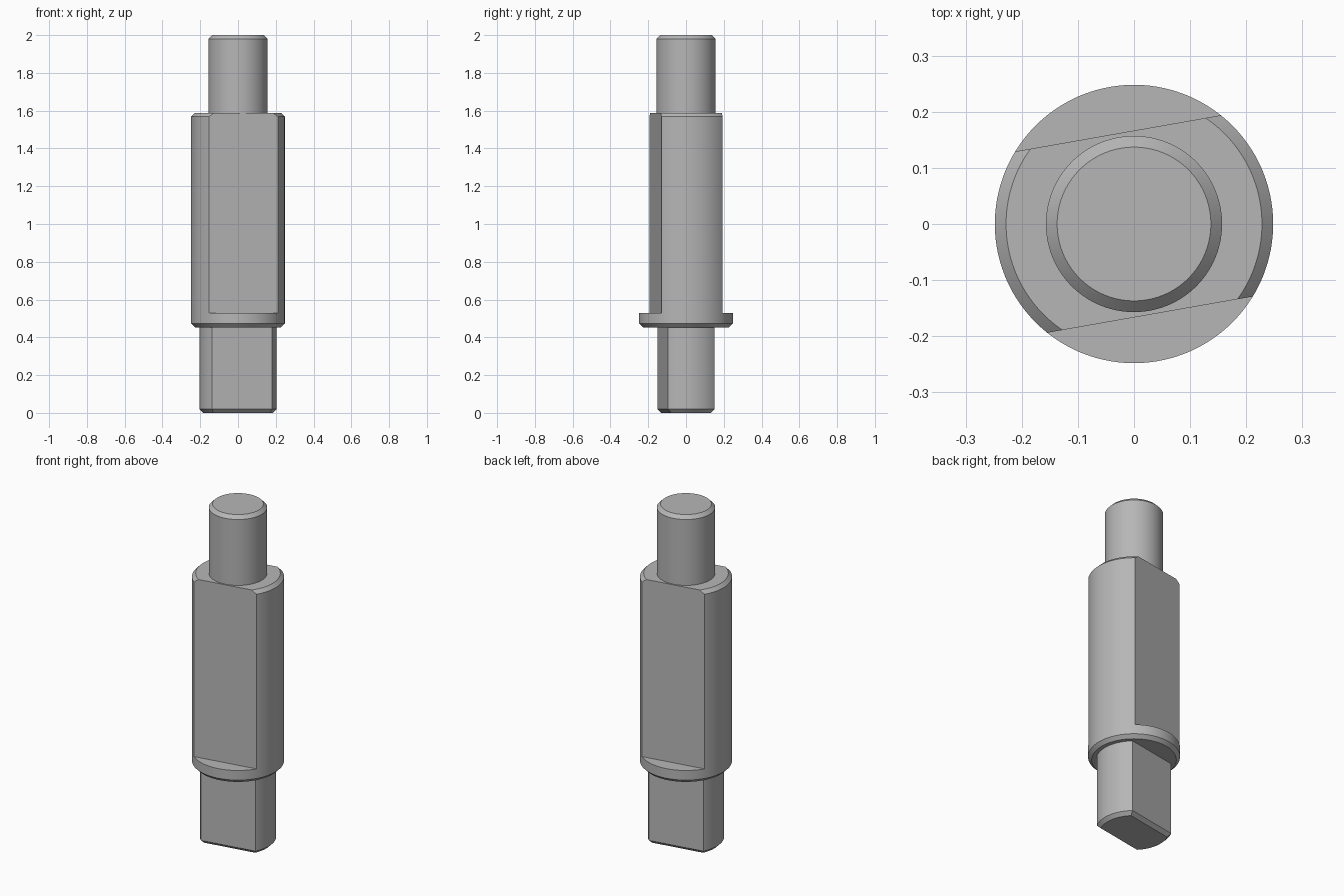
import bpy, bmesh
from math import asin, pi, sin, cos, radians

cube = bpy.data.objects.get("Cube")
if cube:
    bpy.data.objects.remove(cube, do_unlink=True)

# Single steel colour
STEEL = (0.47, 0.47, 0.47, 1.0)
steel = bpy.data.materials.new("steel grey")
steel.use_nodes = True
steel.diffuse_color = STEEL
steel.node_tree.nodes["Principled BSDF"].inputs["Base Color"].default_value = STEEL

ARC = 48      # segments per round side
TURN = radians(10)


def section(radius, z, flat, cut=True):
    """Ring split at the corners of two parallel flats; cut=False keeps it round."""
    a = asin(flat / radius)
    points = []
    for start, sweep in ((-a, 2 * a), (a, pi - 2 * a), (pi - a, 2 * a), (pi + a, pi - 2 * a)):
        for i in range(ARC):
            t = start + sweep * i / ARC
            y = radius * sin(t)
            if cut:
                y = max(-flat, min(flat, y))
            points.append((radius * cos(t), y, z))
    return points


def loft(name, rings):
    bm = bmesh.new()
    loops = [[bm.verts.new(p) for p in ring] for ring in rings]
    n = len(loops[0])
    for low, high in zip(loops, loops[1:]):
        for i in range(n):
            j = (i + 1) % n
            bm.faces.new((low[i], low[j], high[j], high[i]))
    bm.faces.new(list(reversed(loops[0])))
    bm.faces.new(loops[-1])
    bmesh.ops.remove_doubles(bm, verts=bm.verts, dist=0.00002)
    bmesh.ops.recalc_face_normals(bm, faces=bm.faces)
    mesh = bpy.data.meshes.new(name)
    bm.to_mesh(mesh)
    bm.free()
    mesh.materials.append(steel)
    obj = bpy.data.objects.new(name, mesh)
    obj.rotation_euler.z = TURN
    bpy.context.collection.objects.link(obj)
    bpy.ops.object.select_all(action="DESELECT")
    obj.select_set(True)
    bpy.context.view_layer.objects.active = obj
    bpy.ops.object.shade_smooth_by_angle(angle=radians(30))
    return obj


# Lower tang with two flats, chamfered all round at the bottom
C = 0.02
TANG_R, TANG_FLAT = 0.205, 0.126
loft("drive_tang", [
    section(TANG_R - C, 0, TANG_FLAT - C),
    section(TANG_R, C, TANG_FLAT),
    section(TANG_R, 0.46, TANG_FLAT),
])

# Main body: round collar stepping up into a double-flatted barrel
BODY_R, BODY_FLAT = 0.248, 0.164
BOTTOM, STEP, TOP = 0.453, 0.53, 1.588
loft("collar_and_body", [
    section(BODY_R - C, BOTTOM, BODY_FLAT, cut=False),
    section(BODY_R, BOTTOM + C, BODY_FLAT, cut=False),
    section(BODY_R, STEP, BODY_FLAT, cut=False),
    section(BODY_R, STEP, BODY_FLAT),
    section(BODY_R, TOP - C, BODY_FLAT),
    section(BODY_R - C, TOP, BODY_FLAT),
])

# Upper round shaft with chamfered end
SHAFT_R = 0.157
loft("upper_shaft", [
    section(SHAFT_R, TOP - 0.01, 0.1, cut=False),
    section(SHAFT_R, 2 - C, 0.1, cut=False),
    section(SHAFT_R - C, 2, 0.1, cut=False),
])
